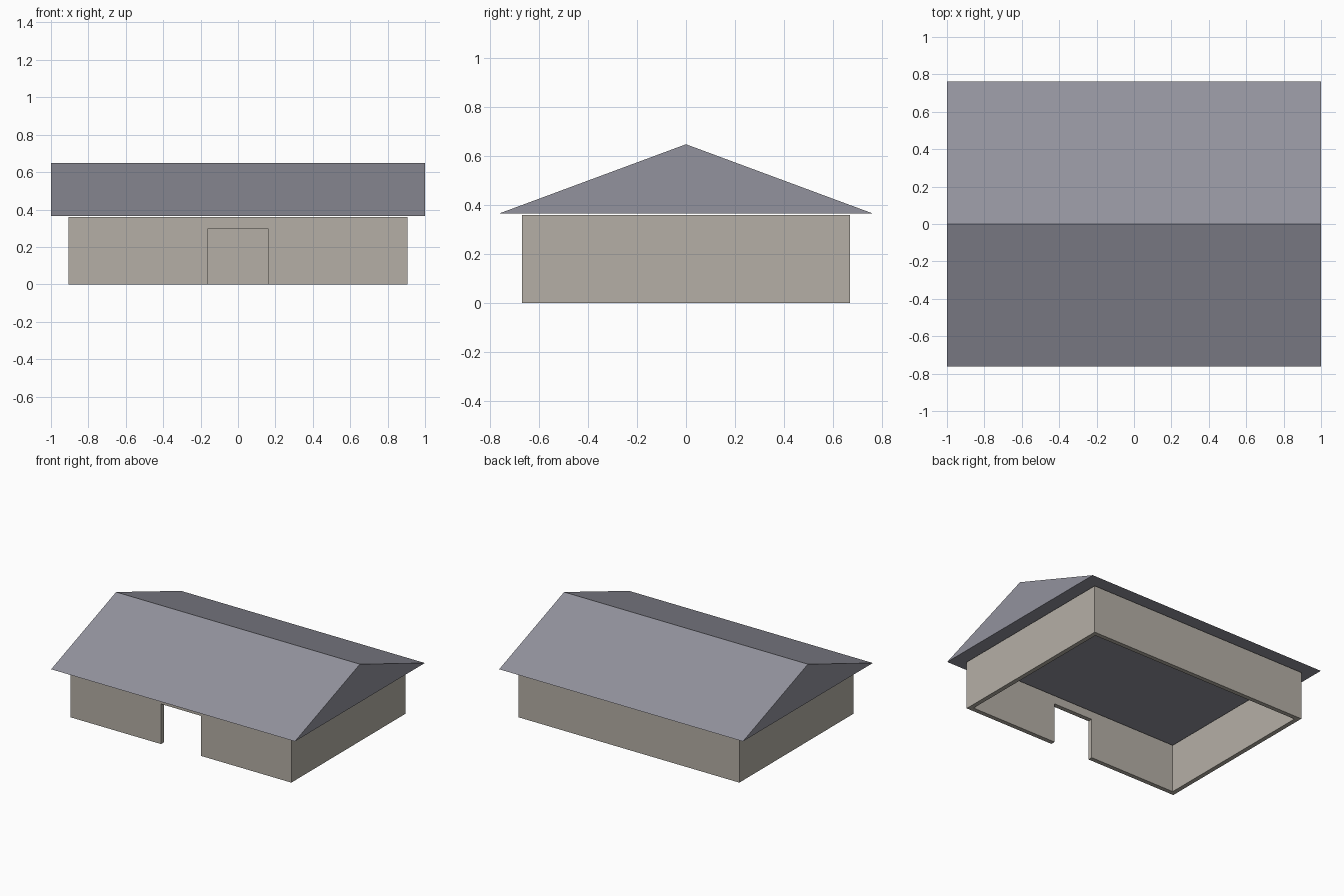
import bpy
import bmesh

cube = bpy.data.objects.get("Cube")
if cube:
    bpy.data.objects.remove(cube, do_unlink=True)


def material(name, color):
    m = bpy.data.materials.new(name)
    m.use_nodes = True
    m.diffuse_color = color
    m.node_tree.nodes["Principled BSDF"].inputs["Base Color"].default_value = color
    return m


def extrude_profile(name, points, direction, mat):
    """Closed solid from a flat outline pushed along a direction."""
    bm = bmesh.new()
    face = bm.faces.new([bm.verts.new(p) for p in points])
    result = bmesh.ops.extrude_face_region(bm, geom=[face], use_keep_orig=True)
    verts = [v for v in result["geom"] if isinstance(v, bmesh.types.BMVert)]
    bmesh.ops.translate(bm, vec=direction, verts=verts)
    bmesh.ops.recalc_face_normals(bm, faces=bm.faces)
    mesh = bpy.data.meshes.new(name)
    bm.to_mesh(mesh)
    bm.free()
    mesh.materials.append(mat)
    obj = bpy.data.objects.new(name, mesh)
    bpy.context.collection.objects.link(obj)
    return obj


wall_mat = material("warm grey wall", (0.46, 0.43, 0.38, 1))
roof_mat = material("slate roof", (0.29, 0.29, 0.34, 1))

WX, WY, WALL_TOP, T = 0.906, 0.669, 0.359, 0.033
DOOR_X, DOOR_TOP = 0.163, 0.297
EAVE_Y, EAVE_Z, RIDGE_Z = 0.761, 0.366, 0.648

# Front wall with its doorway
front = [(-WX, 0), (-DOOR_X, 0), (-DOOR_X, DOOR_TOP), (DOOR_X, DOOR_TOP),
         (DOOR_X, 0), (WX, 0), (WX, WALL_TOP), (-WX, WALL_TOP)]
extrude_profile("front_wall", [(x, -WY, z) for x, z in front], (0, T, 0), wall_mat)

# Back and side walls as one U-shaped plan, open at the top
iy, ix = WY - T, WX - T
plan = [(-WX, -iy), (-WX, WY), (WX, WY), (WX, -iy),
        (ix, -iy), (ix, iy), (-ix, iy), (-ix, -iy)]
extrude_profile("back_and_side_walls", [(x, y, 0) for x, y in plan],
                (0, 0, WALL_TOP), wall_mat)

# Solid gable roof, resting just above the walls
gable = [(-EAVE_Y, EAVE_Z), (EAVE_Y, EAVE_Z), (0, RIDGE_Z)]
extrude_profile("gable_roof", [(-1, y, z) for y, z in gable], (2, 0, 0), roof_mat)
